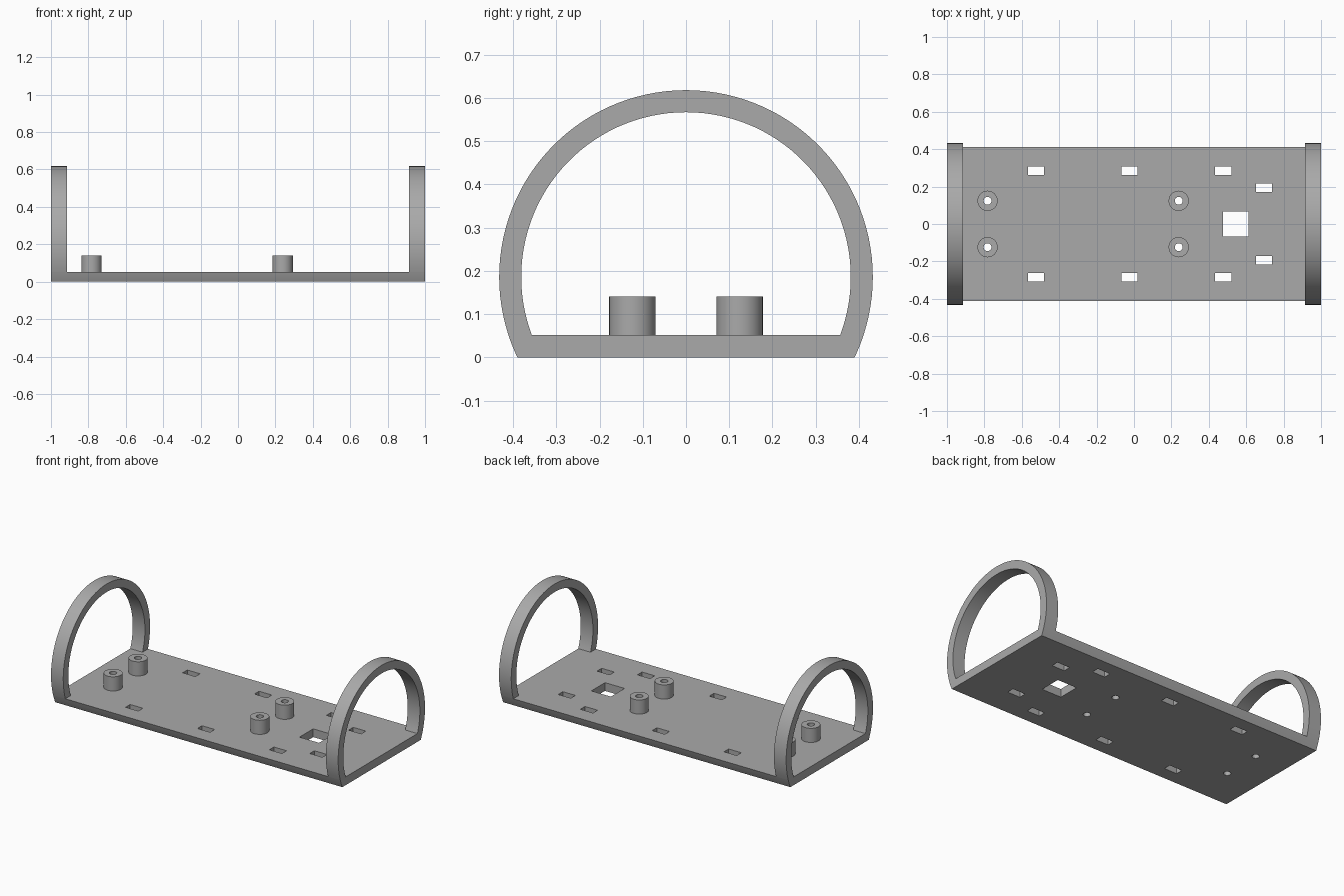
import bpy, bmesh
from math import sin, cos, asin, pi, radians
from mathutils import Matrix

cube = bpy.data.objects.get("Cube")
if cube:
    bpy.data.objects.remove(cube, do_unlink=True)

THICK = 0.052                # base plate thickness
RING_Z = 0.186               # height of the arch centre
R_OUT, R_IN = 0.432, 0.381   # arch radii
RING_X = 0.915               # inner face of each arch
PEG_TOP, PEG_R, BORE_R = 0.141, 0.054, 0.021

grey = bpy.data.materials.new("plain grey")
grey.use_nodes = True
colour = (0.4, 0.4, 0.4, 1)
grey.diffuse_color = colour
grey.node_tree.nodes["Principled BSDF"].inputs["Base Color"].default_value = colour


def make_object(name, bm):
    bmesh.ops.recalc_face_normals(bm, faces=bm.faces)
    mesh = bpy.data.meshes.new(name)
    bm.to_mesh(mesh)
    bm.free()
    mesh.materials.append(grey)
    obj = bpy.data.objects.new(name, mesh)
    bpy.context.collection.objects.link(obj)
    return obj


def activate(obj):
    bpy.ops.object.select_all(action='DESELECT')
    obj.select_set(True)
    bpy.context.view_layer.objects.active = obj


def smooth(obj):
    activate(obj)
    bpy.ops.object.shade_smooth_by_angle(angle=radians(30))


def arc(radius, z_start, steps):
    """Arc in the yz plane, from z_start on one side over to the other."""
    a = asin((z_start - RING_Z) / radius)
    return [(radius * cos(a + (pi - 2 * a) * i / steps),
             RING_Z + radius * sin(a + (pi - 2 * a) * i / steps))
            for i in range(steps + 1)]


def extrude_x(bm, faces, width):
    new = bmesh.ops.extrude_face_region(bm, geom=faces)["geom"]
    verts = [v for v in new if isinstance(v, bmesh.types.BMVert)]
    bmesh.ops.translate(bm, verts=verts, vec=(width, 0, 0))


# Base plate: long sides follow the arch's outer circle
bm = bmesh.new()
side = []
low, high = asin(-RING_Z / R_OUT), asin((THICK - RING_Z) / R_OUT)
for i in range(5):
    a = low + (high - low) * i / 4
    side.append((R_OUT * cos(a), RING_Z + R_OUT * sin(a)))
side[0], side[-1] = (side[0][0], 0), (side[-1][0], THICK)
profile = side + [(-y, z) for y, z in reversed(side)]
extrude_x(bm, [bm.faces.new([bm.verts.new((-1, y, z)) for y, z in profile])], 2)
plate = make_object("base_plate", bm)

# Cutter for the slots, the square opening and the peg bores
pegs = [(x, y) for x in (-0.783, 0.239) for y in (-0.124, 0.124)]
slots = [(x, y) for x in (-0.524, -0.024, 0.477) for y in (-0.284, 0.284)]
slots += [(0.695, -0.193), (0.695, 0.193)]
openings = [(x, y, 0.088, 0.046) for x, y in slots] + [(0.544, 0, 0.136, 0.136)]
bm = bmesh.new()
for x, y, w, d in openings:
    bmesh.ops.create_cube(bm, size=1, matrix=Matrix.Translation((x, y, THICK / 2))
                          @ Matrix.Diagonal((w, d, 0.2, 1)))
for x, y in pegs:
    bmesh.ops.create_cone(bm, cap_ends=True, segments=32, radius1=BORE_R,
                          radius2=BORE_R, depth=0.2,
                          matrix=Matrix.Translation((x, y, THICK / 2)))
cutter = make_object("plate_cutter", bm)
cutter.hide_render = True
cut = plate.modifiers.new("openings", 'BOOLEAN')
cut.operation, cut.solver, cut.object = 'DIFFERENCE', 'EXACT', cutter
activate(plate)
bpy.ops.object.modifier_apply(modifier=cut.name)
bpy.data.objects.remove(cutter, do_unlink=True)
smooth(plate)

# Arches at both ends, standing on the plate
for name, x in (("left_arch", RING_X), ("right_arch", -1)):
    bm = bmesh.new()
    outer, inner = ([bm.verts.new((x, y, z)) for y, z in arc(r, THICK, 72)]
                    for r in (R_OUT, R_IN))
    faces = [bm.faces.new((outer[i], outer[i + 1], inner[i + 1], inner[i]))
             for i in range(72)]
    extrude_x(bm, faces, 1 - RING_X)
    smooth(make_object(name, bm))

# Hollow pegs: a wall section turned about the vertical axis
for n, (x, y) in enumerate(pegs, 1):
    bm = bmesh.new()
    section = [(BORE_R, THICK), (PEG_R, THICK), (PEG_R, PEG_TOP), (BORE_R, PEG_TOP)]
    verts = [bm.verts.new((r, 0, z)) for r, z in section]
    edges = [bm.edges.new((verts[i], verts[(i + 1) % 4])) for i in range(4)]
    bmesh.ops.spin(bm, geom=verts + edges, cent=(0, 0, 0), axis=(0, 0, 1),
                   angle=2 * pi, steps=32, use_merge=True)
    bmesh.ops.remove_doubles(bm, verts=bm.verts, dist=1e-5)
    peg = make_object(f"mounting_peg_{n}", bm)
    peg.location = (x, y, 0)
    smooth(peg)
